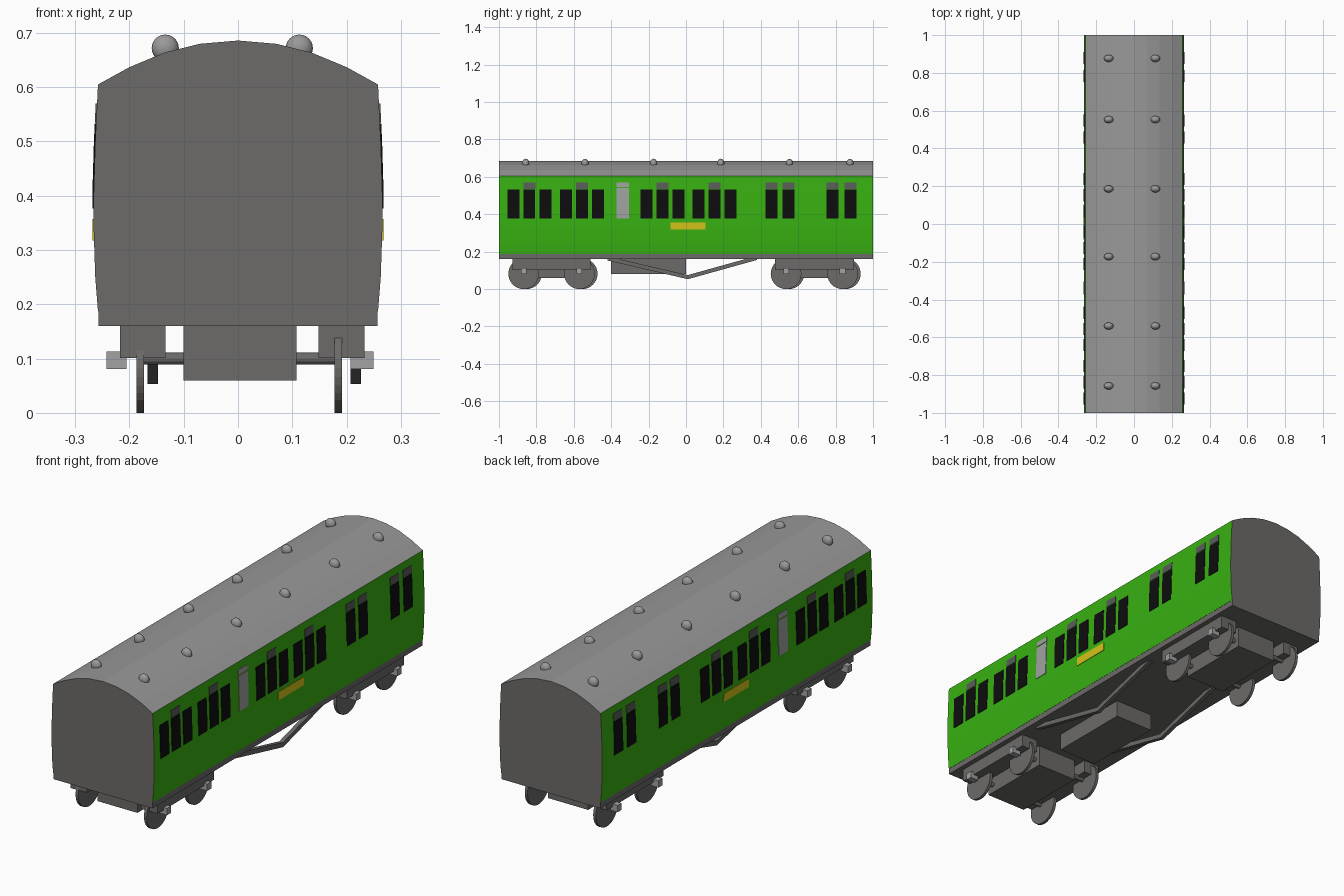
import bpy, bmesh, math
from mathutils import Vector

if "Cube" in bpy.data.objects:
    bpy.data.objects.remove(bpy.data.objects["Cube"])


def material(name, r, g, b):
    m = bpy.data.materials.new(name)
    m.diffuse_color = (r, g, b, 1)
    m.use_nodes = True
    m.node_tree.nodes["Principled BSDF"].inputs["Base Color"].default_value = m.diffuse_color
    return m


GREEN = material("green paint", 0.04, 0.44, 0.006)
ROOF = material("roof grey", 0.32, 0.32, 0.32)
DARK = material("dark grey", 0.15, 0.145, 0.14)
BLACK = material("black glass", 0.004, 0.004, 0.004)
LIGHT = material("light grey", 0.36, 0.36, 0.36)
VENT = material("vent grey", 0.10, 0.11, 0.10)
YELLOW = material("yellow", 0.65, 0.55, 0.01)


def finish(bm, name, mats):
    bmesh.ops.recalc_face_normals(bm, faces=bm.faces)
    me = bpy.data.meshes.new(name)
    bm.to_mesh(me)
    bm.free()
    for m in mats:
        me.materials.append(m)
    ob = bpy.data.objects.new(name, me)
    bpy.context.collection.objects.link(ob)
    return ob


def prism(bm, a, b):
    """Closed solid between two matching loops of points."""
    va, vb = [bm.verts.new(p) for p in a], [bm.verts.new(p) for p in b]
    bm.faces.new(va)
    bm.faces.new(vb[::-1])
    n = len(a)
    for i in range(n):
        bm.faces.new((va[i], va[(i + 1) % n], vb[(i + 1) % n], vb[i]))


def box(name, x, y, z, mat):
    bm = bmesh.new()
    loop = [(x[0], z[0]), (x[1], z[0]), (x[1], z[1]), (x[0], z[1])]
    prism(bm, [(p, y[0], q) for p, q in loop], [(p, y[1], q) for p, q in loop])
    return finish(bm, name, [mat])


def disc(name, x0, x1, y, z, r, mat, n=32):
    bm = bmesh.new()
    ring = [(y + r * math.cos(2 * math.pi * i / n), z + r * math.sin(2 * math.pi * i / n)) for i in range(n)]
    prism(bm, [(x0, *p) for p in ring], [(x1, *p) for p in ring])
    return finish(bm, name, [mat])


# Body: bulged sides and arched roof in one extruded section
SIDE = [(0.258, 0.187), (0.263, 0.25), (0.266, 0.34), (0.266, 0.40), (0.263, 0.50), (0.258, 0.605)]
ARCH = [(0.2, 0.637), (0.135, 0.664), (0.07, 0.680)]
half = SIDE + ARCH
section = half + [(0, 0.686)] + [(-x, z) for x, z in reversed(half)]
bm = bmesh.new()
prism(bm, [(x, -1, z) for x, z in section], [(x, 1, z) for x, z in section])
bmesh.ops.recalc_face_normals(bm, faces=bm.faces)
for f in bm.faces:
    if abs(f.normal.y) > 0.5 or f.normal.z < -0.5:
        f.material_index = 2
    elif f.calc_center_median().z > 0.605:
        f.material_index = 1
finish(bm, "carriage_body", [GREEN, ROOF, DARK])
box("underframe", (-0.257, 0.257), (-1, 1), (0.16, 0.187), DARK)


# Side panels: thin plates that follow the bulge of the side
def side_x(z):
    for (x0, z0), (x1, z1) in zip(SIDE, SIDE[1:]):
        if z <= z1:
            return x0 + (x1 - x0) * (z - z0) / (z1 - z0)
    return SIDE[-1][0]


def panels(name, spans, z0, z1, mat):
    zs = [z0] + [z for _, z in SIDE if z0 < z < z1] + [z1]
    for s, label in ((1, "right"), (-1, "left")):
        bm = bmesh.new()
        loop = [(side_x(z) + 0.0025, z) for z in zs] + [(side_x(z) - 0.003, z) for z in reversed(zs)]
        for y0, y1 in spans:
            prism(bm, [(s * x, y0, z) for x, z in loop], [(s * x, y1, z) for x, z in loop])
        finish(bm, name + "_" + label, [mat])


def spans(starts, width=0.064):
    return [(y, y + width) for y in starts]


trios = [y + d for y in (-0.955, -0.673, -0.243, 0.035) for d in (0, 0.085, 0.171)]
pairs = [0.425, 0.516, 0.751, 0.847]
panels("windows", spans(trios + pairs), 0.377, 0.532, BLACK)
panels("window_vents", spans([-0.869, -0.587, -0.158, 0.12] + pairs), 0.536, 0.57, VENT)
panels("door_window", spans([-0.372], 0.068), 0.377, 0.541, LIGHT)
panels("door_vent", spans([-0.372], 0.068), 0.547, 0.57, LIGHT)
panels("name_plate", [(-0.083, 0.104)], 0.318, 0.357, YELLOW)

# Roof ventilators
for x in (-0.134, 0.113):
    for y in (-0.857, -0.54, -0.173, 0.186, 0.553, 0.877):
        bm = bmesh.new()
        bmesh.ops.create_uvsphere(bm, u_segments=20, v_segments=12, radius=1)
        bmesh.ops.scale(bm, vec=(0.025, 0.019, 0.025), verts=bm.verts)
        bmesh.ops.translate(bm, vec=(x, y, 0.672), verts=bm.verts)
        for f in bm.faces:
            f.smooth = True
        finish(bm, "roof_ventilator", [ROOF])

# Bogies: side beams, centre block, wheels, axles and axle boxes
for label, axles in (("front", (-0.868, -0.57)), ("rear", (0.535, 0.837))):
    y0, y1 = axles
    box(label + "_bogie_block", (-0.1, 0.108), (y0 - 0.03, y1 + 0.03), (0.06, 0.162), DARK)
    for x0, x1 in ((-0.217, -0.134), (0.148, 0.233)):
        box(label + "_bogie_beam", (x0, x1), (y0 - 0.06, y1 + 0.06), (0.101, 0.162), DARK)
    for y in axles:
        disc(label + "_axle", -0.18, 0.185, y, 0.1, 0.011, DARK, 12)
        for wx, dy in ((-0.18, 0.015), (0.185, 0)):
            disc(label + "_wheel", wx - 0.007, wx + 0.007, y + dy, 0.082, 0.082, DARK)
        for x0, x1 in ((-0.242, -0.205), (0.207, 0.25)):
            box(label + "_axle_box", (x0, x1), (y - 0.015, y + 0.015), (0.081, 0.113), LIGHT)

# Equipment box between the bogies
box("equipment_box", (-0.1, 0.1), (-0.4, 0.0), (0.08, 0.162), DARK)


# Truss rods under each side
for x in (-0.157, 0.217):
    path = [(-0.42, 0.165), (0.01, 0.065), (0.38, 0.168)]
    loop = [(y, z + 0.01) for y, z in path] + [(y, z - 0.012) for y, z in reversed(path)]
    bm = bmesh.new()
    prism(bm, [(x - 0.01, *p) for p in loop], [(x + 0.01, *p) for p in loop])
    finish(bm, "truss_rod", [DARK])
